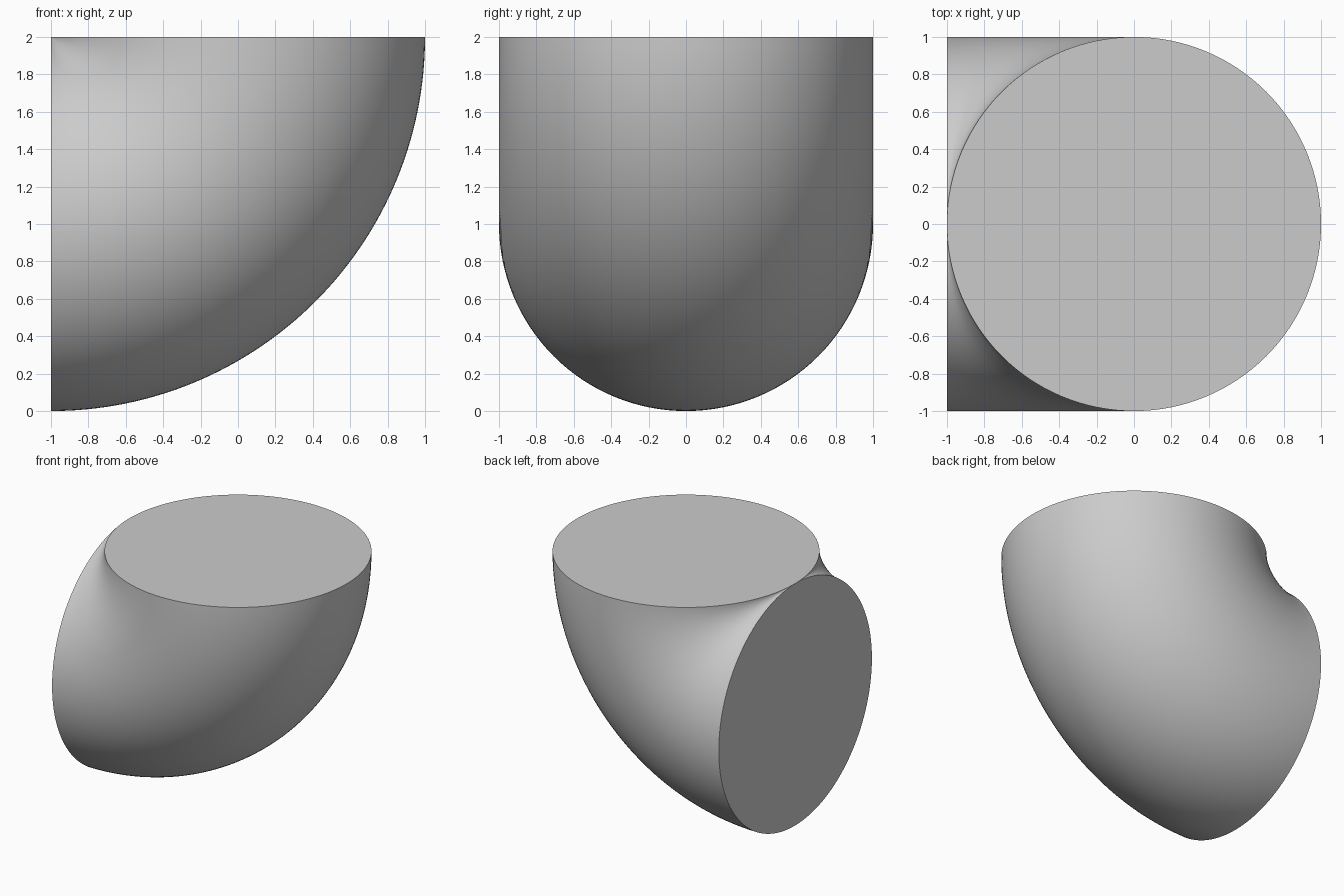
import bpy
import bmesh
import math
from mathutils import Matrix, Vector

cube = bpy.data.objects.get("Cube")
if cube:
    bpy.data.objects.remove(cube, do_unlink=True)

RADIUS = 1.0
PIVOT = Vector((-RADIUS, 0, 2 * RADIUS))

# Plain grey material
grey = bpy.data.materials.new("light_grey")
grey.use_nodes = True
colour = (0.6, 0.6, 0.6, 1)
grey.diffuse_color = colour
grey.node_tree.nodes["Principled BSDF"].inputs["Base Color"].default_value = colour

# Top circle swept a quarter turn about a line touching its rim
bm = bmesh.new()
bmesh.ops.create_circle(bm, segments=128, radius=RADIUS,
                        matrix=Matrix.Translation((0, 0, PIVOT.z)))
bmesh.ops.spin(bm, geom=bm.verts[:] + bm.edges[:], cent=PIVOT, axis=(0, 1, 0),
               angle=math.pi / 2, steps=64, use_duplicate=False)

# Flat end caps, then close the pinched inner point
bmesh.ops.holes_fill(bm, edges=[e for e in bm.edges if e.is_boundary], sides=0)
bmesh.ops.recalc_face_normals(bm, faces=bm.faces[:])
bmesh.ops.remove_doubles(bm, verts=bm.verts[:], dist=5e-6)

mesh = bpy.data.meshes.new("pipe_elbow")
bm.to_mesh(mesh)
bm.free()
mesh.materials.append(grey)
elbow = bpy.data.objects.new("pipe_elbow", mesh)
bpy.context.collection.objects.link(elbow)

# Smooth sides with crisp cap rims
bpy.ops.object.select_all(action="DESELECT")
elbow.select_set(True)
bpy.context.view_layer.objects.active = elbow
bpy.ops.object.shade_smooth_by_angle(angle=math.radians(40))
